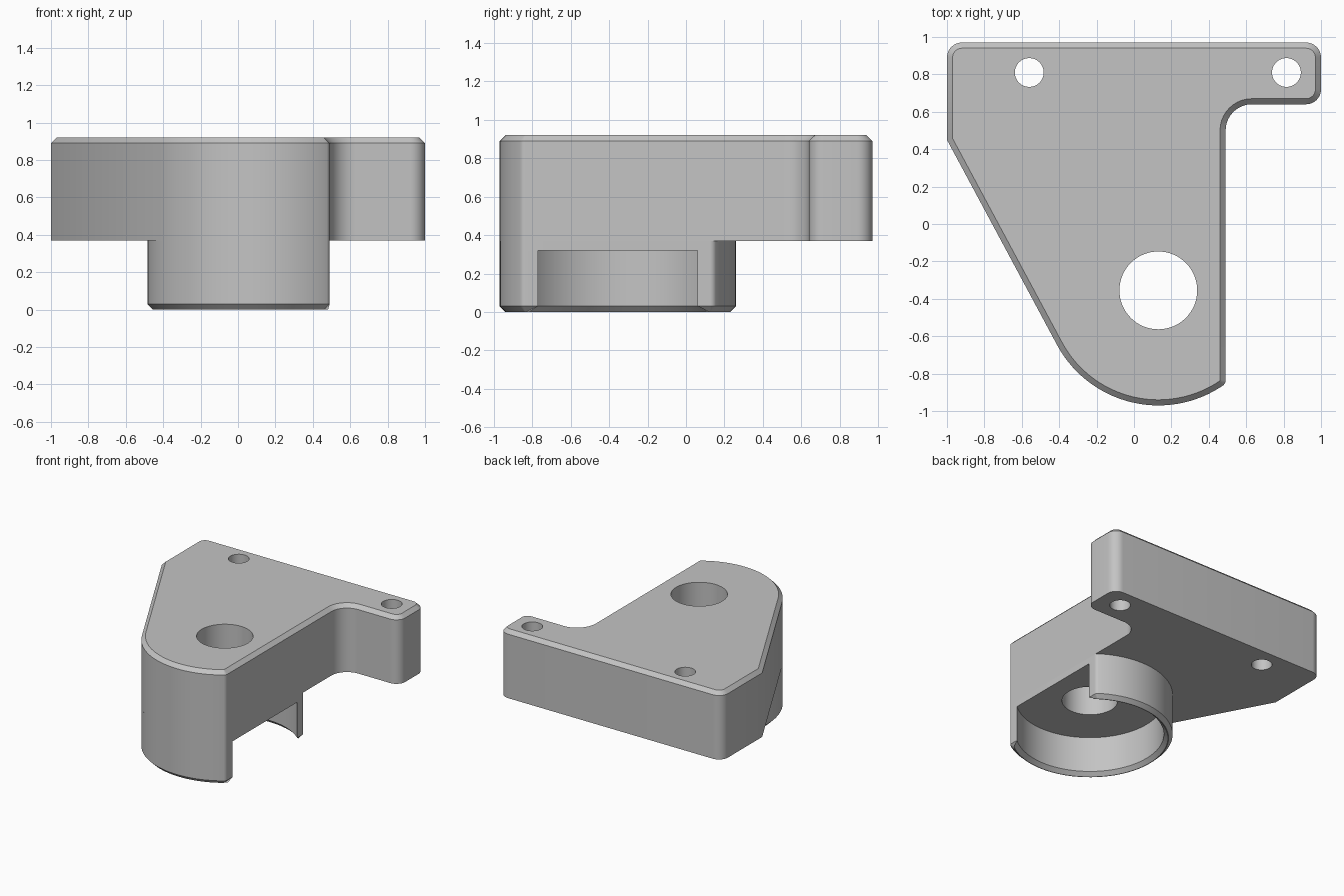
import bpy, bmesh, math
from mathutils import Vector

cube = bpy.data.objects.get("Cube")
if cube:
    bpy.data.objects.remove(cube, do_unlink=True)

grey = bpy.data.materials.new("plain grey")
grey.use_nodes = True
colour = (0.55, 0.55, 0.55, 1)
grey.diffuse_color = colour
grey.node_tree.nodes["Principled BSDF"].inputs["Base Color"].default_value = colour

CENTRE = Vector((0.13, -0.355))
OUTER, BORE, SIDE_X = 0.615, 0.55, 0.49
PLATE_Z, WEB_Z, TOP_Z, CHAMFER = 0.37, 0.32, 0.92, 0.03


def arc(radius, start, end, steps, end_fillets=(0, 0)):
    """Arc round the boss centre as (point, fillet radius) pairs."""
    pts = []
    for i in range(steps + 1):
        a = start + (end - start) * i / steps
        fillet = end_fillets[0] if i == 0 else end_fillets[1] if i == steps else 0
        pts.append((CENTRE + radius * Vector((math.cos(a), math.sin(a))), fillet))
    return pts


def rounded(corners, steps=10):
    """Replace each corner that has a radius with a tangent arc."""
    out = []
    for i, (p, r) in enumerate(corners):
        p = Vector(p)
        if r == 0:
            out.append(p)
            continue
        u = (Vector(corners[i - 1][0]) - p).normalized()
        v = (Vector(corners[(i + 1) % len(corners)][0]) - p).normalized()
        half = u.angle(v) / 2
        mid = p + (u + v).normalized() * r / math.sin(half)
        a = p + u * r / math.tan(half) - mid
        b = p + v * r / math.tan(half) - mid
        sweep = math.pi - 2 * half
        for k in range(steps + 1):
            t = sweep * k / steps
            out.append(mid + (a * math.sin(sweep - t) + b * math.sin(t)) / math.sin(sweep))
    return out


def inset(pts, d):
    """Mitred inward offset of a counter-clockwise outline."""
    out = []
    for i, p in enumerate(pts):
        e1 = (p - pts[i - 1]).normalized()
        e2 = (pts[(i + 1) % len(pts)] - p).normalized()
        n1, n2 = Vector((-e1.y, e1.x)), Vector((-e2.y, e2.x))
        out.append(p + (n1 + n2) * d / (1 + n1.dot(n2)))
    return out


def prism(name, outline, levels):
    """Stack the outline at (height, inset) levels and cap both ends."""
    bm = bmesh.new()
    rings = [[bm.verts.new((p.x, p.y, z)) for p in inset(outline, d)] for z, d in levels]
    n = len(outline)
    for low, high in zip(rings, rings[1:]):
        for i in range(n):
            j = (i + 1) % n
            bm.faces.new((low[i], low[j], high[j], high[i]))
    bm.faces.new(rings[0][::-1])
    bm.faces.new(rings[-1])
    mesh = bpy.data.meshes.new(name)
    bm.to_mesh(mesh)
    bm.free()
    mesh.materials.append(grey)
    obj = bpy.data.objects.new(name, mesh)
    bpy.context.collection.objects.link(obj)
    return obj


def select(obj):
    bpy.ops.object.select_all(action='DESELECT')
    obj.select_set(True)
    bpy.context.view_layer.objects.active = obj


def drill(obj, x, y, radius):
    """Cut a vertical round hole."""
    bpy.ops.mesh.primitive_cylinder_add(vertices=64, radius=radius, depth=4, location=(x, y, 0))
    cutter = bpy.context.object
    cutter.hide_render = True
    cutter.data.materials.append(grey)
    mod = obj.modifiers.new("hole", 'BOOLEAN')
    mod.operation, mod.solver, mod.object = 'DIFFERENCE', 'EXACT', cutter
    select(obj)
    bpy.ops.object.modifier_apply(modifier=mod.name)
    bpy.data.objects.remove(cutter, do_unlink=True)


# Angles where the flat side cuts the boss, and where the slanted side meets it
flat_out = math.acos((SIDE_X - CENTRE.x) / OUTER)
flat_in = math.acos((SIDE_X - CENTRE.x) / BORE)
left = Vector((-1, 0.45))
reach = left - CENTRE
tangent = math.atan2(reach.y, reach.x) + math.acos(OUTER / reach.length)
full = 2 * math.pi

# Mounting plate with a chamfered top edge
plate_outline = rounded(
    [((1, 0.97), 0.08), ((-1, 0.97), 0.08), (left, 0)]
    + arc(OUTER, tangent, full - flat_out, 30, (0, 0.035))
    + [((SIDE_X, 0.64), 0.14), ((1, 0.64), 0.08)])
plate = prism("mounting_plate", plate_outline,
              [(PLATE_Z, 0), (TOP_Z - CHAMFER, 0), (TOP_Z, CHAMFER)])

# Thin web that closes the top of the bore
outer_arc = arc(OUTER, flat_out, full - flat_out, 72, (0.035, 0.035))
web = prism("bore_roof", rounded(outer_arc), [(WEB_Z, 0), (PLATE_Z, 0)])

# Open ring wall, chamfered on its lower rim
ring_outline = rounded(outer_arc + arc(BORE, full - flat_in, flat_in, 72))
ring = prism("ring_wall", ring_outline, [(0, CHAMFER), (CHAMFER, 0), (WEB_Z, 0)])

# Shaft hole and the two screw holes
for part in (plate, web):
    drill(part, CENTRE.x, CENTRE.y, 0.208)
for x in (-0.56, 0.815):
    drill(plate, x, 0.81, 0.077)

for part in (plate, web, ring):
    select(part)
    bpy.ops.object.shade_smooth_by_angle(angle=math.radians(30))
